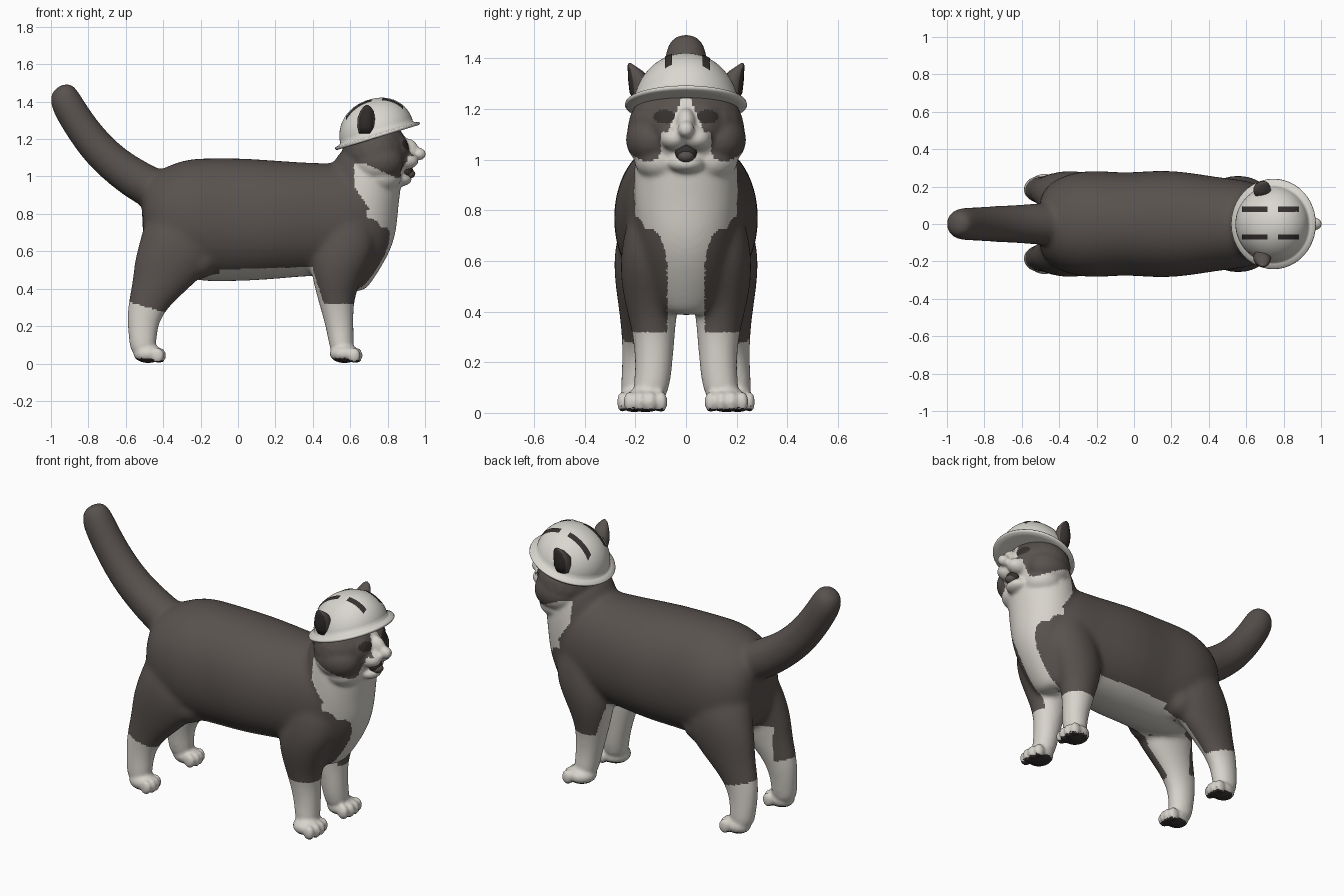
import bpy, bmesh, math
from mathutils import Matrix, Vector
from mathutils.bvhtree import BVHTree

if "Cube" in bpy.data.objects:
    bpy.data.objects.remove(bpy.data.objects["Cube"])


def material(name, rgb):
    m = bpy.data.materials.new(name)
    m.diffuse_color = (*rgb, 1)
    m.use_nodes = True
    m.node_tree.nodes["Principled BSDF"].inputs["Base Color"].default_value = m.diffuse_color
    return m


DARK = material("dark fur", (0.10, 0.085, 0.078))
WHITE = material("white fur", (0.68, 0.65, 0.60))
BLACK = material("near black", (0.035, 0.03, 0.028))
SHELL = material("helmet white", (0.70, 0.68, 0.63))


def loft(bm, rings, side=1, segs=20, power=1.0):
    """Closed tube. Ring = x, y, z, half axis in xz plane, half axis in y, tilt in degrees."""
    loops = []
    for x, y, z, a, b, tilt in rings:
        t = math.radians(tilt)
        loop = []
        for i in range(segs):
            w = 2 * math.pi * i / segs
            c, s = (math.copysign(abs(f) ** power, f) for f in (math.cos(w), math.sin(w)))
            loop.append(bm.verts.new((x + a * c * math.cos(t), side * y + b * s,
                                      z + a * c * math.sin(t))))
        loops.append(loop)
    for p, q in zip(loops, loops[1:]):
        for i in range(segs):
            j = (i + 1) % segs
            bm.faces.new((p[i], p[j], q[j], q[i]))
    bm.faces.new(loops[0])
    bm.faces.new(loops[-1])


def ball(bm, centre, radii):
    mat = Matrix.Translation(centre) @ Matrix.Diagonal((*radii, 1))
    bmesh.ops.create_icosphere(bm, subdivisions=3, radius=1, matrix=mat)


def make(name, bm, mats):
    bmesh.ops.recalc_face_normals(bm, faces=bm.faces[:])
    me = bpy.data.meshes.new(name)
    bm.to_mesh(me)
    bm.free()
    for m in mats:
        me.materials.append(m)
    for p in me.polygons:
        p.use_smooth = True
    ob = bpy.data.objects.new(name, me)
    bpy.context.collection.objects.link(ob)
    return ob


def fuse(ob, levels, voxel, iterations):
    """Melt overlapping closed shapes into one soft skin."""
    if levels:
        ob.modifiers.new("round", 'SUBSURF').levels = levels
    rm = ob.modifiers.new("fuse", 'REMESH')
    rm.mode, rm.voxel_size, rm.use_smooth_shade = 'VOXEL', voxel, True
    sm = ob.modifiers.new("soften", 'SMOOTH')
    sm.factor, sm.iterations = .5, iterations
    dg = bpy.context.evaluated_depsgraph_get()
    me = bpy.data.meshes.new_from_object(ob.evaluated_get(dg))
    ob.modifiers.clear()
    ob.data = me


# ---- trunk, neck, tail and legs, softly blended
bm = bmesh.new()
trunk = [(-.515, .80, .13, .12), (-.475, .78, .225, .20), (-.40, .775, .275, .255),
         (-.28, .775, .325, .29), (-.16, .767, .335, .288), (-.04, .77, .335, .275), (.14, .768, .327, .295),
         (.30, .77, .312, .28), (.45, .77, .305, .252), (.60, .78, .295, .24),
         (.72, .79, .25, .195), (.81, .78, .16, .13)]
loft(bm, [(x, 0, z, a, b, 90) for x, z, a, b in trunk], power=.93)
neck = [(.61, .38, .06, .09), (.625, .46, .10, .13), (.645, .55, .135, .16), (.66, .65, .17, .185),
        (.665, .75, .19, .20), (.67, .85, .19, .21), (.675, .95, .20, .21), (.70, 1.08, .185, .20),
        (.72, 1.15, .15, .18)]
loft(bm, [(x, 0, z, a, b, -8) for x, z, a, b in neck])
tail = [(-.33, .87, .10, 55), (-.475, .942, .118, 55), (-.61, 1.025, .104, 47), (-.732, 1.125, .099, 43),
        (-.834, 1.255, .092, 36), (-.905, 1.37, .089, 30), (-.937, 1.435, .083, 28), (-.952, 1.49, .052, 26)]
loft(bm, [(x, 0, z, r, max(r, .04), t) for x, z, r, t in tail])

hind_leg = [(-.505, .20, .03, .07, .063), (-.51, .195, .12, .076, .064), (-.51, .185, .22, .085, .066),
            (-.475, .18, .32, .118, .076), (-.395, .175, .43, .172, .094), (-.34, .17, .55, .22, .118),
            (-.33, .15, .68, .19, .135), (-.34, .10, .80, .15, .13), (-.34, .08, .88, .1, .1)]
front_leg = [(.56, .15, .03, .067, .07), (.552, .132, .12, .069, .074), (.54, .125, .22, .08, .077),
             (.525, .128, .32, .094, .086), (.525, .135, .42, .122, .106), (.54, .142, .52, .158, .118),
             (.57, .142, .62, .17, .12), (.58, .125, .75, .15, .115), (.58, .1, .85, .11, .09)]
for s in (1, -1):
    for leg in (hind_leg, front_leg):
        loft(bm, [(*r, 0) for r in leg], side=s)
    ball(bm, (-.21, s * .15, .55), (.10, .10, .10))          # flank fold
cat = make("cat_body", bm, [])
fuse(cat, 1, .012, 18)

# ---- paws and head, added to the skin with finer detail
bm = bmesh.new()
bm.from_mesh(cat.data)
for s in (1, -1):
    for fx, fy, w in ((-.48, .205, .064), (.57, .16, .083)):
        ball(bm, (fx, s * fy, .052), (.08, w, .05))
        for k in (-1.5, -.5, .5, 1.5):                       # toes
            ball(bm, (fx + .065 - .006 * k * k, s * fy + k * w * .5, .043), (.033, w * .3, .042))
    ball(bm, (.888, s * .045, 1.085), (.078, .058, .05))     # whisker pads
    ball(bm, (.75, s * .13, 1.08), (.135, .108, .108))       # cheeks
    ball(bm, (.76, s * .09, 1.0), (.115, .115, .09))         # throat ruff
    ball(bm, (.81, s * .06, 1.14), (.105, .10, .11))         # brow, flattening the face
ball(bm, (.735, 0, 1.12), (.18, .232, .19))                  # skull
ball(bm, (.90, 0, 1.135), (.068, .042, .07))                 # nose bridge
ball(bm, (.967, 0, 1.12), (.039, .034, .034))                # nose tip
ball(bm, (.855, 0, .985), (.075, .075, .04))                 # chin
cat.data = make("skin_helper", bm, []).data
bpy.data.objects.remove(bpy.data.objects["skin_helper"])
fuse(cat, 0, .0095, 5)
skin = cat.data
skin.materials.clear()
for m in (DARK, WHITE, BLACK):
    skin.materials.append(m)


def coat(c, n):
    """Colour slot from position: 0 dark, 1 white, 2 black."""
    x, y, z = c.x, abs(c.y), c.z
    inward = n.y * (1 if c.y > 0 else -1) < -.15
    if z < .03 and n.z < -.6:
        return 2                                             # paw pads
    if x < -.2:                                              # hind socks, inner thighs, rear belly
        return int(z < .305 - .28 * (x + .5) or (z < .52 and y < .17 and inward and x > -.5)
                   or (z < .52 and y < .10))
    if x < .40:
        return int(z < .505 + .03 * x and (y < .14 or x > -.1))      # belly
    if z < .7 and (z < .32 + 3 * max(0, .46 - x) or y < .075):
        return 1                                             # front socks, inner legs
    if x > .83 and z > 1.1 and ((y - .085) / .042) ** 2 + ((z - 1.17) / .028) ** 2 < 1:
        return 2                                             # eyes
    if x > .84 and ((z < 1.11 and y < .10) or (z < 1.24 and y < .018 + .4 * (1.24 - z))):
        return 1                                             # muzzle and blaze
    if x > .58 and z < 1.09 - .45 * max(0, x - .63) + .35 * max(0, .17 - y):
        return int((z > .73 and x > .62 + .65 * max(0, .95 - z) and z < 1.07) or
                   (z < .82 and x > .69 and y < .075 + .25 * max(0, z - .6) + max(0, z - .7)))   # bib
    return 0


for p in skin.polygons:
    p.material_index = coat(p.center, p.normal)
    p.use_smooth = True

# ---- mouth and tongue
for name, c, r, m in (("mouth", (.90, 0, 1.028), (.037, .043, .038), BLACK),
                      ("tongue", (.914, 0, 1.014), (.034, .033, .026), DARK)):
    bm = bmesh.new()
    ball(bm, c, r)
    make(name, bm, [m])

# ---- helmet: tilted brim and dome
bm = bmesh.new()
profile = [(.20, -.012), (.23, -.012), (.237, -.004), (.235, .004), (.212, .010)]
for i in range(13):
    t = math.radians(i * 7.3)
    profile.append((.203 * math.cos(t) ** .92, .016 + .18 * math.sin(t)))
loft(bm, [(.745 - .24 * h, 0, 1.22 + .97 * h, r, r * (1.02 - .6 * max(0, h)), 17)
          for r, h in profile], segs=48)
bmesh.ops.recalc_face_normals(bm, faces=bm.faces[:])
dome = BVHTree.FromBMesh(bm)
make("helmet", bm, [SHELL])

# ---- vent slots: thin dark strips laid on the dome
bm = bmesh.new()
for s in (1, -1):
    for x0, x1 in ((.58, .715), (.77, .88)):
        rows = []
        for i in range(9):
            x = x0 + (x1 - x0) * i / 8
            row = []
            for y in (.059, .073, .087):
                hit = dome.ray_cast(Vector((x, s * y + .005, 2)), Vector((0, 0, -1)))
                row.append(bm.verts.new(hit[0] + hit[1] * .004))
            rows.append(row)
        for p, q in zip(rows, rows[1:]):
            for k in (0, 1):
                f = (p[k], q[k], q[k + 1], p[k + 1])
                bm.faces.new(f if s > 0 else f[::-1])
make("helmet_vents", bm, [BLACK])

# ---- ears poking through the helmet
for s, label in ((1, "left"), (-1, "right")):
    bm = bmesh.new()
    loft(bm, [(.685, .175, 1.23, .038, .03, 0), (.685, .178, 1.265, .046, .045, 0),
              (.685, .182, 1.31, .047, .046, 0), (.69, .20, 1.35, .036, .03, 0),
              (.69, .217, 1.372, .02, .014, 0), (.69, .222, 1.382, .006, .004, 0)], side=s)
    ear = make(label + "_ear", bm, [DARK, BLACK])
    for p in ear.data.polygons:
        p.material_index = int(p.normal.y * s > .6)
